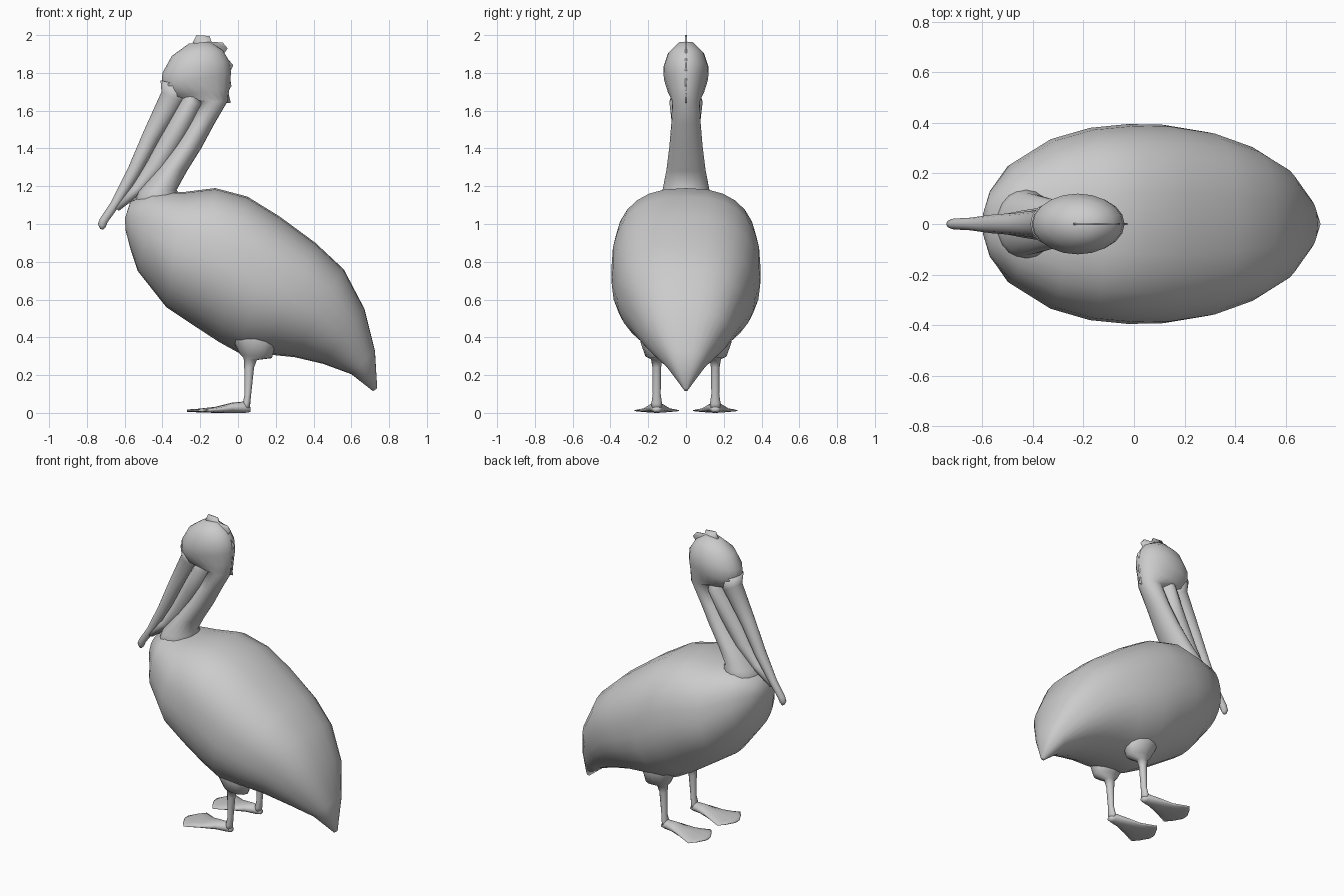
import bpy, bmesh, math
from mathutils import Vector


def finish(name, bm):
    bmesh.ops.recalc_face_normals(bm, faces=bm.faces)
    for f in bm.faces:
        f.smooth = True
    me = bpy.data.meshes.new(name)
    bm.to_mesh(me)
    bm.free()
    ob = bpy.data.objects.new(name, me)
    bpy.context.collection.objects.link(ob)
    return ob


def loft(name, rings, y=0.0, seg=20, n_a=2.0, n_b=2.0):
    """Skin rings given as (xa, za, xb, zb, half width); a and b are opposite rim points."""
    bm = bmesh.new()
    loops = []
    for xa, za, xb, zb, w in rings:
        a, b = Vector((xa, y, za)), Vector((xb, y, zb))
        mid, half = (a + b) / 2, (a - b) / 2
        loop = []
        for i in range(seg):
            t = 2 * math.pi * i / seg
            c, s = math.cos(t), math.sin(t)
            n = n_a if c > 0 else n_b
            u = math.copysign(abs(c) ** (2 / n), c)
            v = math.copysign(abs(s) ** (2 / n), s)
            loop.append(bm.verts.new(mid + half * u + Vector((0, w * v, 0))))
        loops.append(loop)
    for p, q in zip(loops, loops[1:]):
        for i in range(seg):
            j = (i + 1) % seg
            bm.faces.new((p[i], p[j], q[j], q[i]))
    bm.faces.new(loops[0])
    bm.faces.new(loops[-1])
    return finish(name, bm)


# Body with folded wings and tail: back point, belly point, half width
loft("body", [
    (-.598, 1.03, -.596, .97, .04),
    (-.57, 1.12, -.57, .87, .13),
    (-.45, 1.17, -.53, .75, .235),
    (-.28, 1.17, -.38, .56, .335),
    (-.12, 1.19, -.23, .46, .38),
    (.05, 1.145, -.10, .375, .395),
    (.22, 1.04, .0, .32, .393),
    (.41, .90, .15, .31, .365),
    (.56, .76, .30, .295, .31),
    (.67, .55, .45, .26, .23),
    (.725, .33, .60, .205, .11),
    (.737, .13, .715, .115, .01)], seg=28, n_a=2.5)

# Neck and head: throat point, nape point, half width
loft("neck_and_head", [
    (-.58, 1.02, -.26, 1.10, .17),
    (-.53, 1.17, -.325, 1.18, .125),
    (-.42, 1.30, -.27, 1.28, .103),
    (-.33, 1.42, -.195, 1.40, .088),
    (-.26, 1.53, -.125, 1.53, .078),
    (-.20, 1.65, -.055, 1.65, .073),
    (-.36, 1.67, -.045, 1.72, .095),
    (-.405, 1.73, -.037, 1.80, .117),
    (-.40, 1.80, -.045, 1.86, .12),
    (-.35, 1.89, -.08, 1.92, .095),
    (-.26, 1.955, -.15, 1.965, .04)])

# Upper bill with hooked tip
loft("upper_bill", [
    (-.41, 1.76, -.24, 1.72, .085),
    (-.405, 1.70, -.29, 1.64, .06),
    (-.50, 1.49, -.42, 1.44, .045),
    (-.585, 1.29, -.52, 1.26, .038),
    (-.67, 1.12, -.625, 1.10, .025),
    (-.73, 1.03, -.69, 1.01, .022),
    (-.742, 1.0, -.70, .985, .018),
    (-.73, .975, -.715, .97, .008)], seg=14)

# Lower bill pouch
loft("bill_pouch", [
    (-.27, 1.76, -.21, 1.72, .055),
    (-.30, 1.66, -.19, 1.63, .09),
    (-.39, 1.50, -.27, 1.46, .07),
    (-.48, 1.33, -.38, 1.29, .055),
    (-.56, 1.20, -.50, 1.17, .035),
    (-.66, 1.09, -.63, 1.07, .02)], seg=14)

# Ragged feather crest along the back of the head
bm = bmesh.new()
crest = [(-.24, 1.96), (-.22, 2.0), (-.15, 1.995), (-.14, 1.965), (-.08, 1.96),
         (-.055, 1.93), (-.075, 1.90), (-.025, 1.84), (-.045, 1.80), (-.035, 1.73),
         (-.052, 1.70), (-.038, 1.64), (-.09, 1.64), (-.15, 1.85)]
bm.faces.new([bm.verts.new((x, 0, z)) for x, z in crest])
ob = finish("crest", bm)
mod = ob.modifiers.new("thickness", 'SOLIDIFY')
mod.thickness = .008
mod.offset = 0

for side, sy in (("left", 1), ("right", -1)):
    y = .155 * sy
    # Feathered thigh tapering into the leg
    loft(side + "_leg", [
        (-.08, .50, .20, .50, .10),
        (-.02, .37, .20, .37, .085),
        (.01, .31, .18, .29, .06),
        (.03, .29, .10, .28, .03),
        (.033, .24, .085, .24, .023),
        (.035, .10, .07, .10, .021),
        (.025, .05, .065, .05, .028),
        (.025, .02, .063, .02, .025)], y=y, seg=12)
    # Webbed foot fanning out forward
    loft(side + "_foot", [
        (.065, .03, .065, .005, .018),
        (.03, .06, .04, .0, .032),
        (-.03, .055, -.03, .0, .048),
        (-.12, .032, -.12, .0, .08),
        (-.21, .022, -.21, .003, .122),
        (-.24, .02, -.24, .004, .085),
        (-.27, .018, -.27, .006, .03)], y=y, seg=12)
